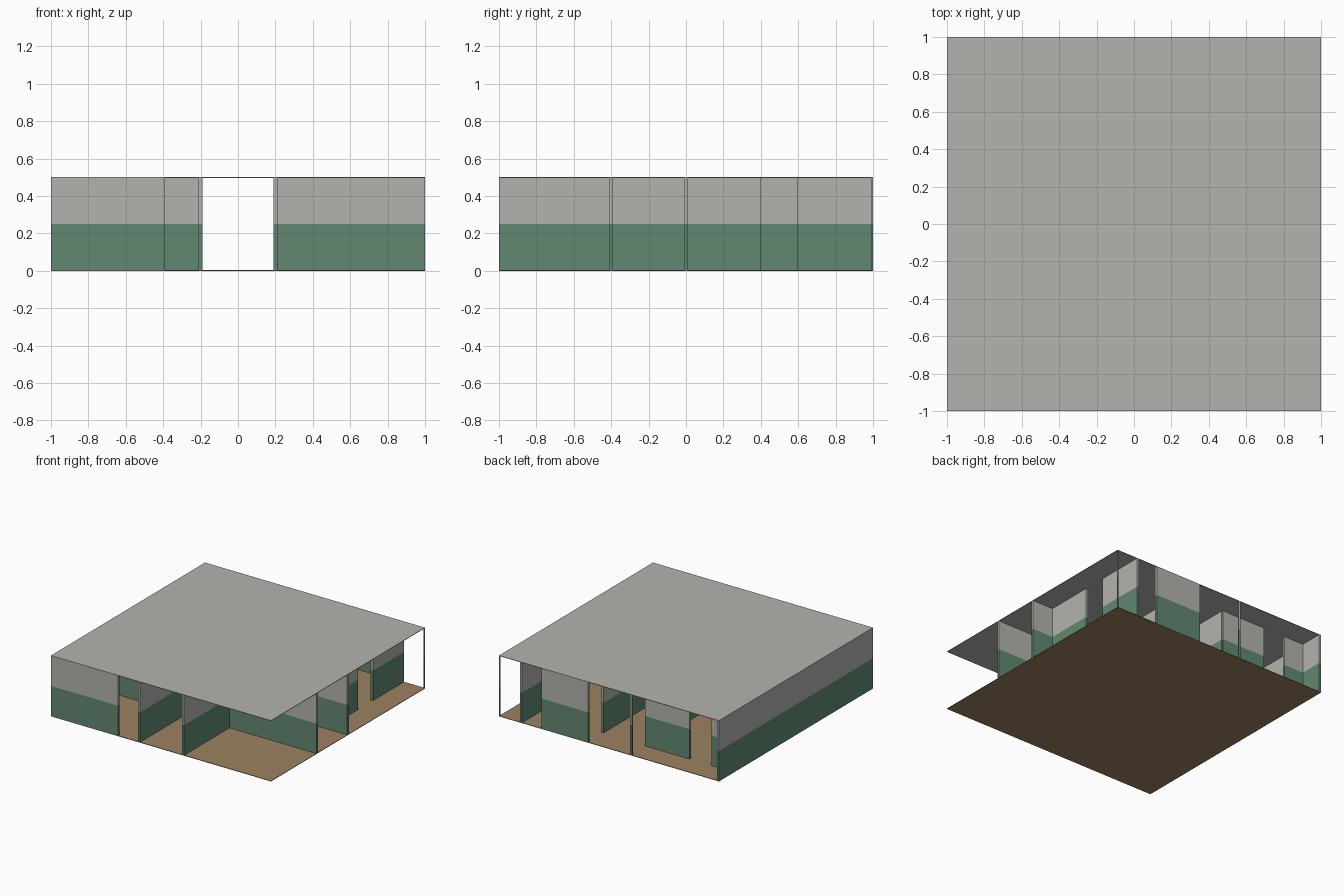
import bpy
import bmesh

old = bpy.data.objects.get("Cube")
if old:
    bpy.data.objects.remove(old, do_unlink=True)

HEIGHT, SPLIT, HALF, SKIN = 0.5, 0.25, 0.01, 0.004


def material(name, rgb):
    mat = bpy.data.materials.new(name)
    mat.use_nodes = True
    color = (*rgb, 1)
    mat.diffuse_color = color
    mat.node_tree.nodes["Principled BSDF"].inputs["Base Color"].default_value = color
    return mat


grey = material("pale grey paint", (0.45, 0.45, 0.42))
green = material("green paint", (0.12, 0.25, 0.165))
tan = material("tan floor", (0.33, 0.22, 0.12))


def box(name, xs, ys, zs, mats, split=None):
    """Box between the given limits; faces below the split take the second material."""
    bm = bmesh.new()
    bmesh.ops.create_cube(bm, size=1)
    for v in bm.verts:
        for axis, (lo, hi) in enumerate((xs, ys, zs)):
            v.co[axis] = lo if v.co[axis] < 0 else hi
    if split:
        bmesh.ops.bisect_plane(bm, geom=bm.verts[:] + bm.edges[:] + bm.faces[:],
                               plane_co=(0, 0, split), plane_no=(0, 0, 1))
        for f in bm.faces:
            f.material_index = int(f.calc_center_median().z < split)
    mesh = bpy.data.meshes.new(name)
    bm.to_mesh(mesh)
    bm.free()
    for mat in mats:
        mesh.materials.append(mat)
    obj = bpy.data.objects.new(name, mesh)
    bpy.context.collection.objects.link(obj)
    return obj


def wall(name, xs, ys):
    box(name, xs, ys, (SKIN / 2, HEIGHT - SKIN / 2), (grey, green), SPLIT)


def wall_along_x(name, y, x0, x1):
    wall(name, (x0, x1), (y - HALF, y + HALF))


def wall_along_y(name, x, y0, y1):
    wall(name, (x - HALF, x + HALF), (y0, y1))


# Floor and roof sheets
box("floor", (-1, 1), (-1, 1), (0, SKIN), (tan,))
box("roof", (-1, 1), (-1, 1), (HEIGHT - SKIN, HEIGHT), (grey,))

# Outer walls
wall_along_y("right_outer_wall", -0.99, -1, 1)
wall_along_x("front_wall", -0.99, -0.985, -0.39)
wall_along_x("back_wall", 0.99, 0.19, 0.615)

# Corridor walls, with a doorway near the back
wall_along_y("corridor_right_wall", -0.2, -1, 0.8)
wall_along_y("corridor_left_wall", 0.2, -1, 0.8)
wall("corridor_door_post", (-0.21, -0.19), (0.99, 1))

# Cross walls between the rooms
for label, y in (("front", -0.4), ("middle", 0)):
    wall_along_x(label + "_cross_wall_right", y, -0.985, -0.2)
    wall_along_x(label + "_cross_wall_left", y, 0.2, 1)
wall_along_x("back_cross_wall_outer", 0.8, -0.985, -0.8)
wall_along_x("back_cross_wall_inner", 0.8, -0.6, -0.195)

# Left side wall with a doorway
wall_along_y("left_room_wall_front", 0.8, 0, 0.4)
wall_along_y("left_room_wall_back", 0.8, 0.595, 1)

# Slim post holding the open corner
wall("corner_post", (0.992, 1), (0.992, 1))
